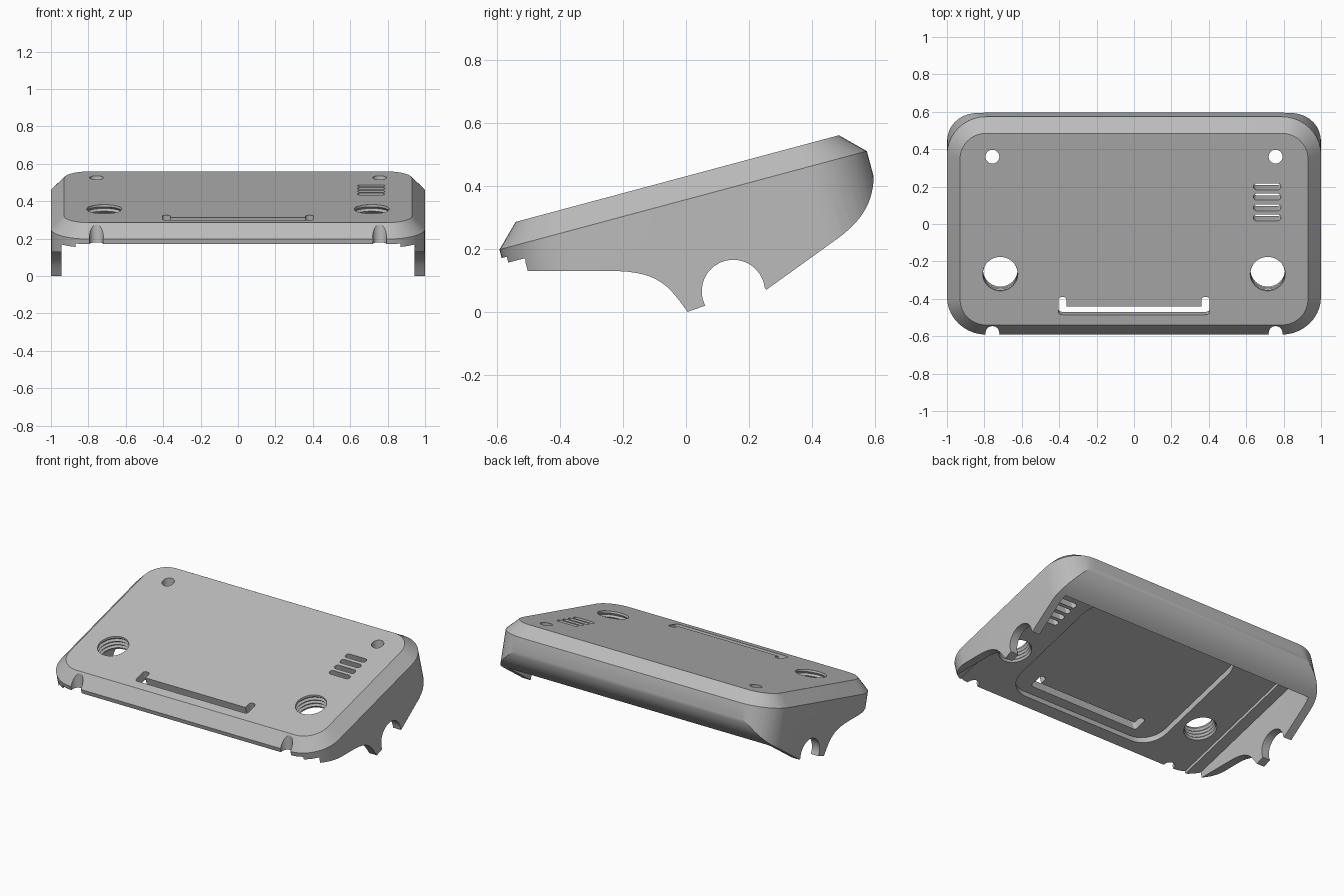
import bpy, bmesh, math
from mathutils import Vector, Matrix
from mathutils.geometry import interpolate_bezier

if "Cube" in bpy.data.objects:
    bpy.data.objects.remove(bpy.data.objects["Cube"], do_unlink=True)

SLOPE = math.radians(15)
Y0, Z0 = -0.0275, 0.4225
TILT = Matrix.Translation((0, Y0, Z0)) @ Matrix.Rotation(SLOPE, 4, 'X')


def loft(name, rings, matrix=Matrix()):
    """Closed solid through rings with equal point counts."""
    bm = bmesh.new()
    loops = [[bm.verts.new(matrix @ Vector(p)) for p in ring] for ring in rings]
    count = len(loops[0])
    for a, b in zip(loops, loops[1:]):
        for i in range(count):
            j = (i + 1) % count
            bm.faces.new((a[i], a[j], b[j], b[i]))
    bm.faces.new(loops[0])
    bm.faces.new(loops[-1])
    bmesh.ops.recalc_face_normals(bm, faces=bm.faces)
    mesh = bpy.data.meshes.new(name)
    bm.to_mesh(mesh)
    bm.free()
    obj = bpy.data.objects.new(name, mesh)
    bpy.context.collection.objects.link(obj)
    return obj


def rounded(hx, hy, r, z, cx=0, cy=0, steps=10):
    """Rounded rectangle ring."""
    ring = []
    for k, (sx, sy) in enumerate(((1, 1), (-1, 1), (-1, -1), (1, -1))):
        for i in range(steps + 1):
            a = math.pi / 2 * (k + i / steps)
            ring.append((cx + sx * (hx - r) + r * math.cos(a),
                         cy + sy * (hy - r) + r * math.sin(a), z))
    return ring


def circle(r, z, cx, cy, n=40):
    return [(cx + r * math.cos(math.tau * i / n), cy + r * math.sin(math.tau * i / n), z)
            for i in range(n)]


def side_prism(name, profile, half):
    return loft(name, [[(x, y, z) for y, z in profile] for x in (-half, half)])


def bezier(a, b, c, d, n=14):
    return [(p.x, p.y) for p in
            interpolate_bezier(Vector(a), Vector(b), Vector(c), Vector(d), n)]


def combine(target, tool, operation='DIFFERENCE'):
    mod = target.modifiers.new(tool.name, 'BOOLEAN')
    mod.object, mod.operation, mod.solver = tool, operation, 'EXACT'
    bpy.context.view_layer.update()
    with bpy.context.temp_override(object=target, active_object=target):
        bpy.ops.object.modifier_apply(modifier=mod.name)
    bpy.data.objects.remove(tool, do_unlink=True)


def on_slope(y):
    return (y - Y0) / math.cos(SLOPE)


def slot(name, hx, hy, r, cx, y, top=0.05, bottom=-0.2):
    cy = on_slope(y)
    return loft(name, [rounded(hx, hy, r, z, cx, cy) for z in (top, bottom)], TILT)


# Chamfered rounded slab, extruded square to the slope
cover = loft("cover_shell", [rounded(0.93, 0.5305, 0.14, 0),
                             rounded(1, 0.603, 0.21, -0.0715),
                             rounded(1, 0.603, 0.21, -0.8)], TILT)

# Side silhouette: stepped front, ear with round arch, curved back
arch = [(0.15 + 0.1 * math.cos(math.radians(a)), 0.065 + 0.1 * math.sin(math.radians(a)))
        for a in range(207, 2, -8)]
profile = [(-0.7, 0.139), (-0.571, 0.174), (-0.565, 0.155), (-0.51, 0.168), (-0.505, 0.13)]
profile += bezier((-0.25, 0.13), (-0.09, 0.13), (-0.06, 0.09), (0.005, 0.0))
profile += arch + [(0.255, 0.07)]
profile += bezier((0.48, 0.232), (0.56, 0.29), (0.594, 0.35), (0.595, 0.43))
profile += [(0.7, 0.44), (0.7, 0.8), (-0.7, 0.8)]
combine(cover, side_prism("silhouette", profile, 1.2), 'INTERSECT')


# Hollow underside: wide cut leaves the ears, narrow cut leaves the ribs
def hollow(name, half, drop):
    back = bezier((0.545, 0.42), (0.545, 0.375), (0.52, 0.325), (0.455, 0.275), 8)
    shape = [(-0.8, 0.1126 - drop), (0.535, 0.4704 - drop)] + back
    shape += [(0.52, 0.2), (0.52, -0.3), (-0.8, -0.3)]
    return side_prism(name, shape, half)


wide = hollow("wide_hollow", 0.945, 0.02)
limit = loft("hollow_limit", [rounded(0.945, 0.7815, 0.16, z, 0, -0.2185)
                              for z in (0.1, -1)], TILT)
combine(wide, limit, 'INTERSECT')
combine(cover, wide)
combine(cover, hollow("narrow_hollow", 0.87, 0))

# Shallow pocket under the panel
combine(cover, slot("pocket", 0.56, 0.445, 0.15, 0, -0.11, top=-0.06))

# Handle slot with upturned ends
combine(cover, slot("handle_bar", 0.405, 0.0235, 0.022, 0, -0.4625))
for side in (-1, 1):
    combine(cover, slot("handle_end", 0.022, 0.049, 0.018, side * 0.383, -0.4375))

# Vent slots
for y in (0.2, 0.145, 0.088, 0.034):
    combine(cover, slot("vent", 0.073, 0.018, 0.017, 0.712, y))

# Ribbed large holes, small holes and front notches
for side in (-1, 1):
    levels = [(0.102, 0.05)]
    levels += [(0.102 if i % 2 == 0 else 0.092, -0.012 * i) for i in range(1, 11)]
    levels += [(0.102, -0.2)]
    cy = on_slope(-0.267)
    combine(cover, loft("large_hole", [circle(r, z, side * 0.715, cy)
                                       for r, z in levels], TILT))
    for y in (0.36, -0.583):
        combine(cover, loft("small_hole", [circle(0.037, z, side * 0.757, y, 28)
                                           for z in (0.05, 0.9)]))

# Grey plastic
grey = bpy.data.materials.new("grey_plastic")
grey.use_nodes = True
colour = (0.5, 0.5, 0.5, 1)
grey.diffuse_color = colour
grey.node_tree.nodes["Principled BSDF"].inputs["Base Color"].default_value = colour
cover.data.materials.clear()
cover.data.materials.append(grey)
for face in cover.data.polygons:
    face.material_index = 0

bpy.ops.object.select_all(action='DESELECT')
cover.select_set(True)
bpy.context.view_layer.objects.active = cover
bpy.ops.object.shade_smooth_by_angle(angle=math.radians(25))
